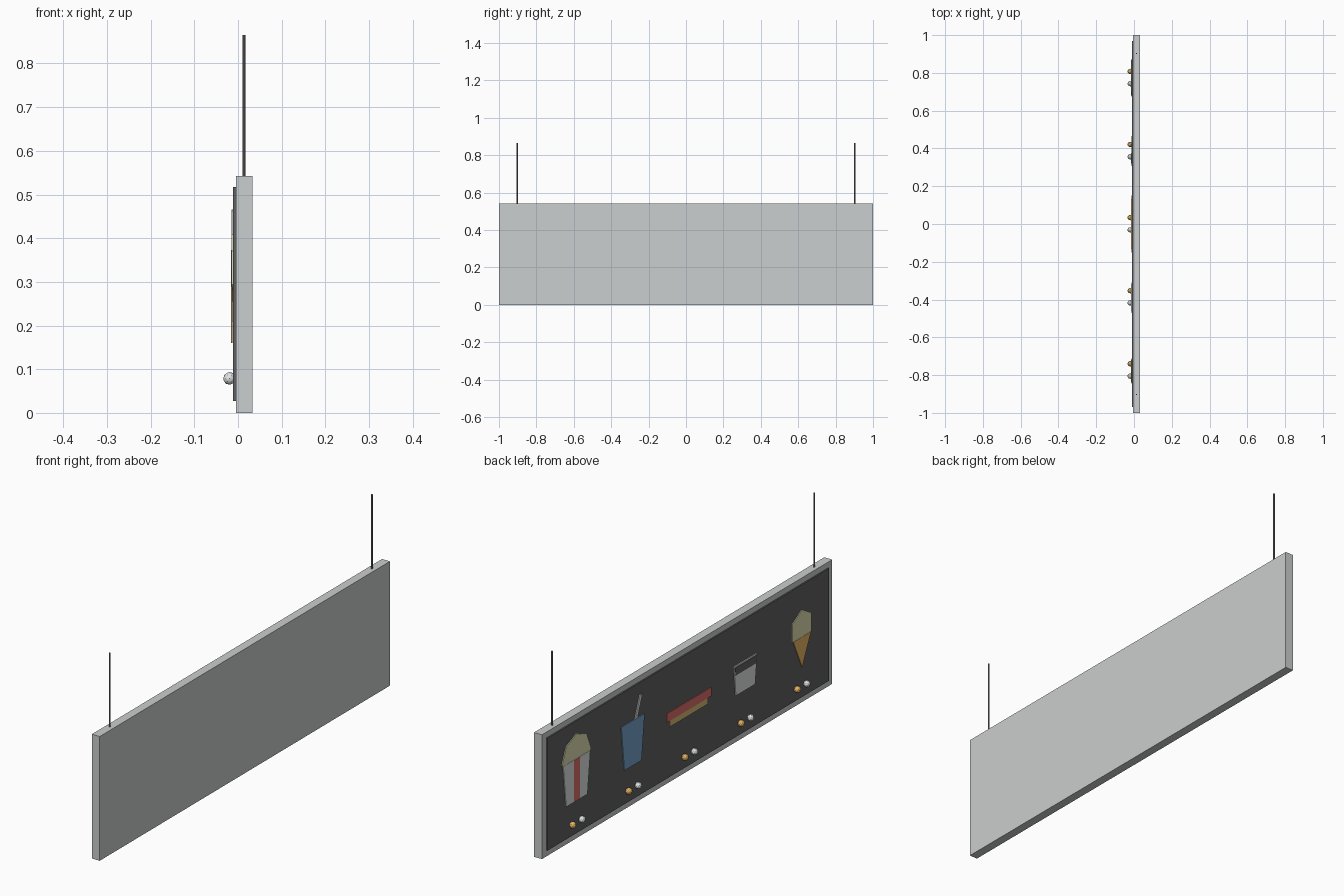
import bpy, bmesh, math
from mathutils import Vector

cube = bpy.data.objects.get("Cube")
if cube:
    bpy.data.objects.remove(cube, do_unlink=True)


def material(name, *rgb):
    m = bpy.data.materials.new(name)
    m.use_nodes = True
    m.diffuse_color = (*rgb, 1)
    m.node_tree.nodes["Principled BSDF"].inputs["Base Color"].default_value = (*rgb, 1)
    return m


STEEL = material("brushed grey", 0.6, 0.62, 0.62)
BOARD = material("charcoal", 0.12, 0.12, 0.125)
ROD = material("dark grey", 0.2, 0.2, 0.2)
WHITE = material("off white", 0.75, 0.78, 0.78)
RED = material("red", 0.73, 0.16, 0.14)
CREAM = material("cream", 0.73, 0.73, 0.45)
BLUE = material("blue", 0.19, 0.37, 0.6)
BUN = material("bun tan", 0.67, 0.5, 0.19)
GOLD = material("golden orange", 0.85, 0.5, 0.14)

FACE = -0.011      # x of the board surface
PITCH = 0.387      # spacing between menu items


def add(name, bm, mat):
    bmesh.ops.recalc_face_normals(bm, faces=bm.faces)
    mesh = bpy.data.meshes.new(name)
    bm.to_mesh(mesh)
    bm.free()
    mesh.materials.append(mat)
    ob = bpy.data.objects.new(name, mesh)
    bpy.context.collection.objects.link(ob)
    return ob


def plate(name, outline, y, mat, back=FACE, front=-0.0145):
    """Extrude a (sideways, height) outline along x."""
    bm = bmesh.new()
    face = bm.faces.new([bm.verts.new((back, y + s, z)) for s, z in outline])
    new = bmesh.ops.extrude_face_region(bm, geom=[face])["geom"]
    verts = [v for v in new if isinstance(v, bmesh.types.BMVert)]
    bmesh.ops.translate(bm, verts=verts, vec=Vector((front - back, 0, 0)))
    return add(name, bm, mat)


def taper(low, high, bottom, top):
    return [(-bottom, low), (bottom, low), (top, high), (-top, high)]


def disc(sides, radius, z):
    steps = [2 * math.pi * i / sides for i in range(sides)]
    return [(radius * math.sin(a), z + radius * math.cos(a)) for a in steps]


OVER = dict(back=-0.0125, front=-0.0155)   # upper layer of an icon
TOP = dict(back=-0.0145, front=-0.0162)    # painted detail

# Sign body and dark display board
plate("sign_frame", taper(0, 0.542, 1, 1), 0, STEEL, back=0.033, front=-0.005)
plate("display_board", taper(0.027, 0.517, 0.97, 0.97), 0, BOARD, back=-0.004, front=FACE)

# Hanging rods
for side, y in (("left", -0.903), ("right", 0.903)):
    bm = bmesh.new()
    bmesh.ops.create_cone(bm, cap_ends=True, segments=8, radius1=0.0035,
                          radius2=0.0035, depth=0.325)
    bmesh.ops.translate(bm, verts=bm.verts, vec=(0.014, y, 0.703))
    add("hanging_rod_" + side, bm, ROD)

# Popcorn
y = 2 * PITCH
plate("popcorn_kernels", disc(8, 0.1, 0.363), y, CREAM)
plate("popcorn_box", taper(0.172, 0.355, 0.073, 0.093), y, WHITE, **OVER)
plate("popcorn_stripe", taper(0.174, 0.353, 0.021, 0.021), y, RED, **TOP)

# Drink with slanted straw
y = PITCH
plate("drink_straw", [(-0.012, 0.36), (-0.028, 0.36), (-0.066, 0.462), (-0.05, 0.466)], y, WHITE)
plate("drink_cup", taper(0.177, 0.373, 0.059, 0.08), y, BLUE, **OVER)

# Hot dog
plate("hot_dog_bun", taper(0.247, 0.29, 0.131, 0.131), 0, BUN)
plate("hot_dog_sausage", taper(0.274, 0.312, 0.152, 0.152), 0, RED, **OVER)

# Coffee cup
y = -PITCH
plate("coffee_cup", taper(0.209, 0.34, 0.066, 0.08), y - 0.003, WHITE)
plate("coffee_surface", taper(0.299, 0.333, 0.07, 0.073), y - 0.003, BOARD, **TOP)

# Ice cream
y = -2 * PITCH
plate("ice_cream_scoop", disc(6, 0.077, 0.332), y - 0.005, CREAM)
plate("ice_cream_cone", [(-0.061, 0.292), (0.061, 0.292), (0, 0.16)], y - 0.005, GOLD, **OVER)

# Pairs of coin knobs under each item
for i in range(-2, 3):
    for label, offset, mat in (("gold", 0.034, GOLD), ("silver", -0.031, WHITE)):
        bm = bmesh.new()
        bmesh.ops.create_icosphere(bm, subdivisions=2, radius=0.0145)
        bmesh.ops.translate(bm, verts=bm.verts, vec=(-0.0195, i * PITCH + offset, 0.079))
        add(f"{label}_knob_{i + 3}", bm, mat)
